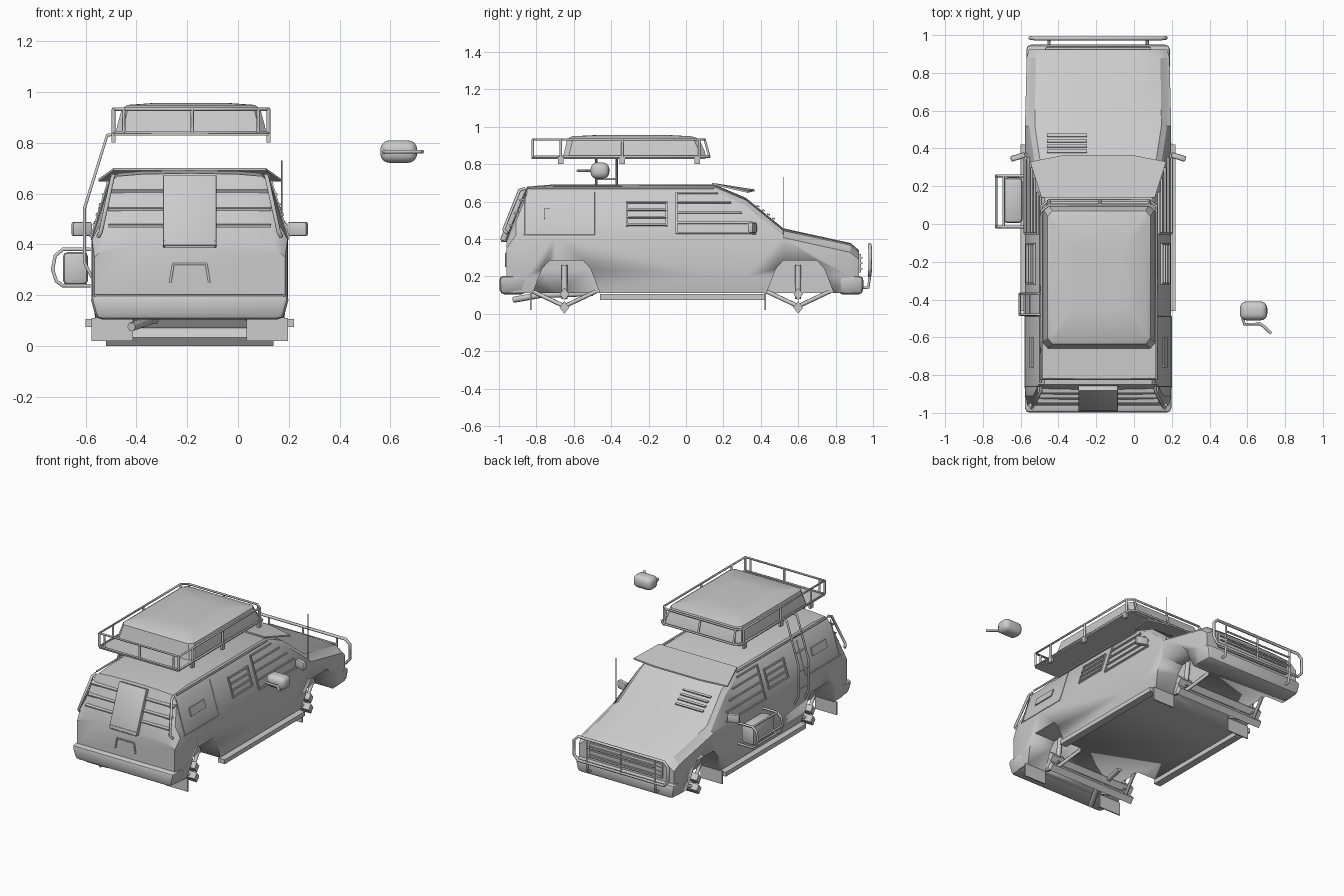
import bpy, bmesh, math
from mathutils import Vector, Matrix

old = bpy.data.objects.get("Cube")
if old:
    bpy.data.objects.remove(old)

CX = -0.19  # centre line of the van
grey = bpy.data.materials.new("plain grey")
grey.use_nodes = True
grey.diffuse_color = (0.6, 0.6, 0.6, 1)
grey.node_tree.nodes["Principled BSDF"].inputs["Base Color"].default_value = (0.6, 0.6, 0.6, 1)


def activate(ob):
    bpy.ops.object.select_all(action='DESELECT')
    ob.select_set(True)
    bpy.context.view_layer.objects.active = ob


def finish(name, bm, smooth=True):
    bmesh.ops.recalc_face_normals(bm, faces=bm.faces)
    me = bpy.data.meshes.new(name)
    bm.to_mesh(me)
    bm.free()
    me.materials.append(grey)
    ob = bpy.data.objects.new(name, me)
    bpy.context.collection.objects.link(ob)
    if smooth:
        activate(ob)
        bpy.ops.object.shade_smooth_by_angle(angle=math.radians(30))
    return ob


def box(name, c, size, bevel=0, tilt=0, axis='X', taper=1, seg=2):
    bm = bmesh.new()
    bmesh.ops.create_cube(bm, size=1)
    for v in bm.verts:
        v.co = Vector(a * b for a, b in zip(v.co, size))
        if v.co.z < 0:
            v.co.x *= taper
            v.co.y *= taper
    if bevel:
        bmesh.ops.bevel(bm, geom=bm.edges[:], offset=bevel, segments=seg, profile=0.5, affect='EDGES')
    bm.transform(Matrix.Translation(c) @ Matrix.Rotation(tilt, 4, axis))
    return finish(name, bm)


def loft(name, rings):
    bm = bmesh.new()
    loops = [[bm.verts.new(p) for p in r] for r in rings]
    for a, b in zip(loops, loops[1:]):
        for i in range(len(a)):
            j = (i + 1) % len(a)
            bm.faces.new((a[i], a[j], b[j], b[i]))
    bm.faces.new(loops[0])
    bm.faces.new(loops[-1])
    return finish(name, bm)


def tube(name, pts, r=0.006, closed=False):
    cu = bpy.data.curves.new(name, 'CURVE')
    cu.dimensions = '3D'
    cu.bevel_depth = r
    cu.bevel_resolution = 1
    cu.use_fill_caps = True
    sp = cu.splines.new('POLY')
    sp.points.add(len(pts) - 1)
    for p, co in zip(sp.points, pts):
        p.co = (*co, 1)
    sp.use_cyclic_u = closed
    cu.materials.append(grey)
    ob = bpy.data.objects.new(name, cu)
    bpy.context.collection.objects.link(ob)
    activate(ob)
    bpy.ops.object.convert(target='MESH')
    return ob


# Body shell: y, top height, shoulder half width, belt half width
def section(y, t, ws, wl):
    half = [(ws * .6, t - .004), (ws - .03, t - .012), (ws, t - .04),
            (wl, min(.42, t - .05)), (wl, .2), (wl - .015, .11)]
    pts = [(CX, y, t)] + [(CX + x, y, z) for x, z in half]
    return pts + [(CX - x, y, z) for x, z in reversed(half)]


body = loft("van_body", [section(*s) for s in (
    (-.96, .40, .365, .375), (-.91, .53, .345, .385), (-.85, .68, .315, .387),
    (-.7, .692, .315, .387), (.155, .69, .315, .387), (.32, .62, .335, .387),
    (.52, .457, .365, .387), (.88, .378, .36, .378), (.925, .34, .345, .365))])

# Wheel arches
for y in (-.64, .61):
    for s in (-1, 1):
        outline = ((-.18, .05), (-.18, .11), (-.13, .24), (-.09, .285),
                   (.09, .285), (.13, .24), (.18, .11), (.18, .05))
        cut = loft("arch_cutter", [[(CX + s * x, y + a, z) for a, z in outline] for x in (.23, .5)])
        activate(body)
        m = body.modifiers.new("arch", 'BOOLEAN')
        m.operation, m.object, m.solver = 'DIFFERENCE', cut, 'EXACT'
        bpy.ops.object.modifier_apply(modifier="arch")
        bpy.data.objects.remove(cut)

# Bumpers
box("rear_bumper", (CX, -.925, .153), (.79, .15, .1), .025, taper=.93)
box("front_bumper", (CX, .88, .153), (.77, .14, .1), .025, taper=.95)
box("front_grille", (CX, .928, .27), (.56, .016, .1), .004)
for i in range(3):
    box("grille_bar", (CX, .937, .24 + i * .03), (.54, .012, .008))

# Sun visor
loft("sun_visor", [[(CX + x, y, z + d) for x, y, z in (
    (-.3, .14, .69), (-.36, .33, .647), (-.18, .365, .655), (.18, .365, .655),
    (.36, .33, .647), (.3, .14, .69))] for d in (0, .01)])
for i in range(4):
    box("windscreen_louvre", (-.355, .385 + i * .028, .575 - i * .022), (.21, .016, .008), tilt=-.3)

# Side details
LEAN = .3
def side_x(z):
    return .388 - max(0, z - .42) * .31

for s in (-1, 1):
    for z, end in ((.645, .17), (.595, .24), (.54, .3), (.485, .355), (.43, .375)):
        box("door_louvre", (CX + s * side_x(z), (end - .05) / 2, z), (.02, end + .05, .009), tilt=-s * LEAN, axis='Y')
    box("door_pillar", (CX + s * side_x(.54), -.05, .54), (.014, .01, .23), tilt=-s * LEAN, axis='Y')
    for i in range(4):
        z = .475 + i * .04
        box("middle_louvre", (CX + s * side_x(z), -.21, z), (.024, .21, .01), tilt=-s * LEAN, axis='Y')
    for y in (-.315, -.105):
        box("louvre_frame", (CX + s * side_x(.535), y, .535), (.014, .01, .14), tilt=-s * LEAN, axis='Y')
    box("rear_side_window", (CX + s * side_x(.535), -.68, .535), (.012, .16, .055), tilt=-s * LEAN, axis='Y')
    # Panel seams and gutter
    tube("roof_gutter", [(CX + s * .307, -.84, .672), (CX + s * .307, .15, .672)], .006)
    for y in (-.49, -.86):
        tube("panel_seam", [(CX + s * .316, y, .65), (CX + s * .387, y, .42)], .003)
    tube("belt_seam", [(CX + s * .387, -.87, .42), (CX + s * .387, -.49, .42)], .003)
    # Rear quarter bars and slats
    tube("rear_quarter_bar", [(CX + s * .36, -.955, .43), (CX + s * .35, -.975, .45),
                              (CX + s * .305, -.89, .66), (CX + s * .3, -.86, .67)], .009)
    for z in (.475, .54, .61):
        box("rear_louvre", (CX + s * .21, -.955 + (z - .4) * .385, z), (.22, .04, .01), tilt=.2)
    # Door mirrors
    box("door_mirror", (CX + s * .425, .355, .46), (.08, .03, .055), .008, tilt=-s * .3, axis='Z')
    # Running boards and mud flaps
    box("running_board", (CX + s * .385, -.02, .09), (.05, .88, .03))
    box("rear_mud_flap", (CX + s * .305, -.83, .065), (.165, .008, .09))
    box("front_mud_flap", (CX + s * .305, .425, .065), (.165, .008, .09))

# Rear case and number plate recess
box("rear_case", (CX, -.925, .53), (.21, .03, .30), .004, tilt=-.38)
box("rear_case_foot", (CX, -.96, .4), (.2, .06, .03), .003)
for s in (-1, 1):
    tube("plate_frame_side", [(CX + s * .077, -.962, .25), (CX + s * .065, -.962, .322)], .005)
tube("plate_frame_top", [(CX - .065, -.962, .322), (CX + .065, -.962, .322)], .005)

# Axles and suspension
for y in (-.65, .6):
    for z, r in ((.105, .026), (.034, .026)):
        loft("axle_bar", [[(x, y + a * r, z + b * r * 1.3) for a, b in ((1, 0), (0, 1), (-1, 0), (0, -1))]
                          for x in (-.52, .14)])
    for s in (-1, 1):
        for e in (-1, 1):
            tube("suspension_arm", [(CX + s * .28, y, .04), (CX + s * .22, y + e * .17, .12)], .012)
        tube("shock_absorber", [(CX + s * .27, y, .08), (CX + s * .25, y, .26)], .016)
tube("exhaust_pipe", [(-.42, -.92, .075), (-.35, -.78, .1), (-.3, -.5, .11)], .018)

# Roof rack
X0, X1 = -.49, .12
box("rack_floor", (CX - .003 + .008, -.36, .832), (.61, .93, .008))
for z, yf in ((.932, .1), (.84, .125)):
    tube("rack_rail", [(X0, -.82, z), (X1, -.82, z), (X1, yf - .03, z), (X1 - .04, yf, z),
                       (X0 + .04, yf, z), (X0, yf - .03, z)], .007, True)
for x in (X0, X1):
    for y in (-.82, -.67, -.34, .07):
        tube("rack_post", [(x, y, .84), (x, y, .932)], .008)
    for y in (-.67, -.34, .06):
        box("rack_foot", (x, y, .82), (.016, .03, .04))
for x in (X0 + .04, CX + .01, X1 - .04):
    for y0, y1 in ((-.82, -.82), (.1, .125)):
        tube("rack_end_post", [(x, y1, .84), (x, y0, .932)], .007)

# Roof pod, domed towards the middle
loft("roof_pod", [[(CX + .005 + s * w, y, z) for s, y in (
    (-1, yb + c), (-1 + c * 3, yb), (1 - c * 3, yb), (1, yb + c),
    (1, yf - c), (1 - c * 3, yf), (-1 + c * 3, yf), (-1, yf - c))]
    for w, yb, yf, z, c in ((.297, -.66, .108, .835, .03), (.29, -.65, .1, .87, .03),
                            (.272, -.635, .07, .935, .03), (.25, -.61, .03, .949, .03),
                            (.14, -.45, -.12, .957, .03))])

# Side ladder
for y in (-.48, -.37):
    tube("ladder_rail", [(-.49, y, .832), (-.515, y, .83), (-.605, y, .54), (-.605, y, .33), (-.575, y, .27)], .007)
for x, z in ((-.55, .72), (-.58, .62), (-.605, .5), (-.605, .38)):
    tube("ladder_rung", [(x, -.48, z), (x, -.37, z)], .006)

# Side carrier
box("carrier_case", (-.64, .125, .305), (.1, .24, .13), .02)
for y in (-.015, .255):
    tube("carrier_hoop", [(-.58, y, .38), (-.69, y, .38), (-.72, y, .355), (-.73, y, .3),
                          (-.715, y, .255), (-.69, y, .237), (-.58, y, .237)], .008)
for x, z in ((-.69, .38), (-.73, .3), (-.69, .237)):
    tube("carrier_rail", [(x, -.015, z), (x, .255, z)], .007)

# Front guard
def guard_y(z):
    return .99 - abs(z - .29) * .1

tube("guard_loop", [(CX + x, guard_y(z), z) for x, z in (
    (-.36, .24), (-.36, .34), (-.33, .37), (.33, .37), (.36, .34), (.36, .24), (.33, .205), (-.33, .205))], .01, True)
for z in (.255, .315):
    tube("guard_bar", [(CX - .26, .985, z), (CX + .26, .985, z)], .006)
for x in (-.26, 0, .26):
    tube("guard_post", [(CX + x, .983, .205), (CX + x, .983, .37)], .007)
for x in (-.26, .26):
    tube("guard_mount", [(CX + x, .983, .205), (CX + x, .975, .14), (CX + x, .93, .14)], .009)

# Antenna and detached mirror
tube("antenna", [(.172, .52, .42), (.172, .52, .73)], .003)
box("loose_mirror", (.633, -.46, .765), (.145, .1, .088), .035, seg=4)
tube("loose_mirror_arm", [(.575, -.5, .765), (.585, -.53, .765), (.67, -.53, .765), (.69, -.545, .765),
                          (.727, -.58, .765)], .008)
